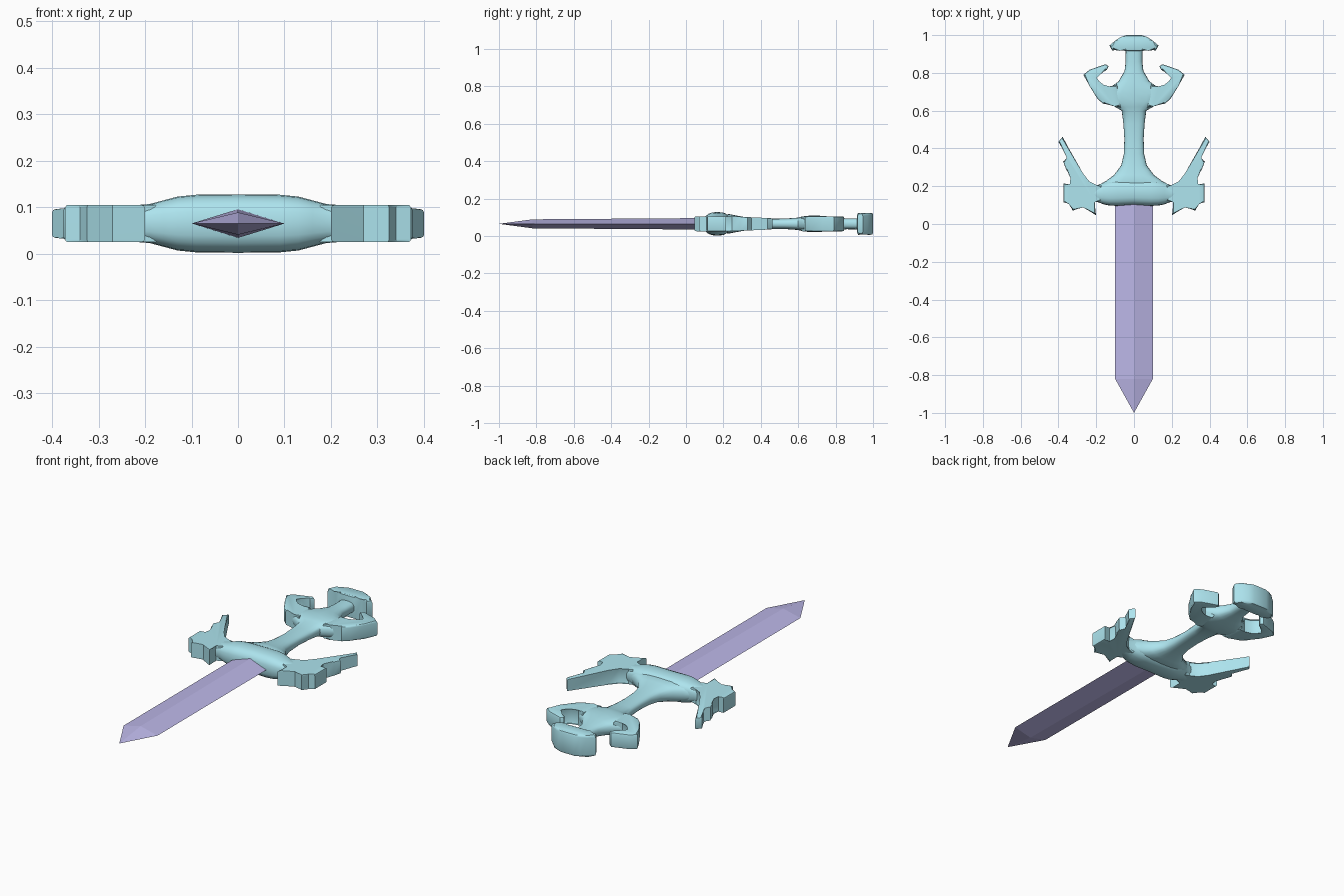
import bpy, bmesh, math

if "Cube" in bpy.data.objects:
    bpy.data.objects.remove(bpy.data.objects["Cube"])

MID = 0.065  # height of the sword's flat centre plane


def material(name, rgb):
    m = bpy.data.materials.new(name)
    m.diffuse_color = (*rgb, 1)
    m.use_nodes = True
    m.node_tree.nodes["Principled BSDF"].inputs["Base Color"].default_value = m.diffuse_color
    return m


TEAL = material("teal_metal", (0.42, 0.78, 0.86))
PURPLE = material("purple_blade", (0.50, 0.47, 0.80))


def finish(name, bm, mat, smooth=None, mirror=False):
    bmesh.ops.recalc_face_normals(bm, faces=bm.faces)
    me = bpy.data.meshes.new(name)
    bm.to_mesh(me)
    bm.free()
    ob = bpy.data.objects.new(name, me)
    bpy.context.collection.objects.link(ob)
    ob.location.z = MID
    me.materials.append(mat)
    if smooth:
        bpy.ops.object.select_all(action='DESELECT')
        ob.select_set(True)
        bpy.context.view_layer.objects.active = ob
        bpy.ops.object.shade_smooth_by_angle(angle=math.radians(smooth))
    if mirror:
        ob.modifiers.new("mirror", 'MIRROR')
    return ob


def plate(name, outline, half_height, bevel, mirror=False):
    """Extruded outline with softened rims; half_height is a function of (x, y)."""
    bm = bmesh.new()
    low = [bm.verts.new((x, y, -half_height(x, y))) for x, y in outline]
    high = [bm.verts.new((x, y, half_height(x, y))) for x, y in outline]
    caps = [bm.faces.new(low[::-1]), bm.faces.new(high)]
    n = len(outline)
    for i in range(n):
        j = (i + 1) % n
        bm.faces.new((low[i], low[j], high[j], high[i]))
    rims = [e for f in caps for e in f.edges]
    bmesh.ops.bevel(bm, geom=rims, offset=bevel, segments=2, profile=0.5,
                    affect='EDGES', clamp_overlap=True)
    return finish(name, bm, TEAL, 35, mirror)


def loft(name, sections, axis, sides=20, power=2.7):
    """Rounded sections (position, centre, half width, half height) along x or y."""
    bm = bmesh.new()
    rings = []
    for pos, centre, w, h in sections:
        ring = []
        for i in range(sides):
            a = 2 * math.pi * i / sides
            c, s = math.cos(a), math.sin(a)
            u = centre + w * math.copysign(abs(c) ** (2 / power), c)
            z = h * math.copysign(abs(s) ** (2 / power), s)
            ring.append(bm.verts.new((u, pos, z) if axis == 'y' else (pos, u, z)))
        rings.append(ring)
    for a, b in zip(rings, rings[1:]):
        for i in range(sides):
            j = (i + 1) % sides
            bm.faces.new((a[i], a[j], b[j], b[i]))
    bm.faces.new(rings[0])
    bm.faces.new(rings[-1])
    return finish(name, bm, TEAL, 45)


# Blade: diamond section, nearly parallel, then a point
bm = bmesh.new()
rings = []
for y, h in ((0.14, 0.031), (-0.82, 0.024)):
    rings.append([bm.verts.new(p) for p in
                  ((0.1, y, 0), (0, y, h), (-0.1, y, 0), (0, y, -h))])
tip = bm.verts.new((0, -1, 0))
for i in range(4):
    j = (i + 1) % 4
    bm.faces.new((rings[0][i], rings[0][j], rings[1][j], rings[1][i]))
    bm.faces.new((rings[1][i], rings[1][j], tip))
bm.faces.new(rings[0])
finish("blade", bm, PURPLE)

# Guard: thick rounded centre block, lofted across x
half = [(0.0, 0.168, 0.068, 0.063), (0.09, 0.166, 0.07, 0.062),
        (0.13, 0.164, 0.066, 0.058), (0.16, 0.162, 0.058, 0.050),
        (0.19, 0.161, 0.046, 0.042), (0.24, 0.160, 0.040, 0.038)]
loft("guard_centre", [(-x, c, w, h) for x, c, w, h in half[:0:-1]] + half, 'x')

# Guard wings: jagged plates with a raised spike
wing = [(0.17, 0.125), (0.215, 0.12), (0.20, 0.045), (0.27, 0.095), (0.325, 0.07),
        (0.34, 0.11), (0.372, 0.115), (0.372, 0.215), (0.335, 0.205), (0.33, 0.245),
        (0.36, 0.29), (0.375, 0.33), (0.348, 0.35), (0.40, 0.435), (0.378, 0.462),
        (0.275, 0.265), (0.24, 0.22), (0.20, 0.20), (0.17, 0.205)]
plate("guard_wings", wing,
      lambda x, y: 0.040 - 0.010 * max(0, min(1, (y - 0.25) / 0.2)), 0.006, True)

# Grip: slim shaft flaring into the guard and the upper collar
loft("grip", [(0.17, 0, 0.20, 0.044), (0.205, 0, 0.19, 0.048), (0.23, 0, 0.145, 0.052),
              (0.26, 0, 0.105, 0.046), (0.31, 0, 0.068, 0.037), (0.37, 0, 0.054, 0.031),
              (0.45, 0, 0.051, 0.027), (0.53, 0, 0.056, 0.028), (0.60, 0, 0.065, 0.033),
              (0.62, 0, 0.10, 0.039), (0.65, 0, 0.155, 0.043), (0.69, 0, 0.165, 0.044),
              (0.72, 0, 0.13, 0.043), (0.755, 0, 0.082, 0.040), (0.81, 0, 0.05, 0.032),
              (0.86, 0, 0.044, 0.029), (0.94, 0, 0.044, 0.030)], 'y')

# Collar horns: curled arms on both sides
horn = [(0.07, 0.615), (0.10, 0.63), (0.165, 0.637), (0.195, 0.665), (0.235, 0.73),
        (0.268, 0.79), (0.235, 0.817), (0.15, 0.846), (0.135, 0.835), (0.145, 0.815),
        (0.185, 0.797), (0.207, 0.775), (0.19, 0.75), (0.165, 0.73), (0.13, 0.72),
        (0.09, 0.74)]
plate("collar_horns", horn, lambda x, y: 0.040, 0.008, True)

# Pommel: thick anchor-shaped cap
side = [(0.045, 0.915), (0.075, 0.93), (0.115, 0.918), (0.13, 0.945),
        (0.10, 0.97), (0.07, 0.99), (0.04, 1.0)]
plate("pommel", side + [(-x, y) for x, y in side[::-1]],
      lambda x, y: 0.063 - 0.008 * min(1, abs(x) / 0.13), 0.012)
